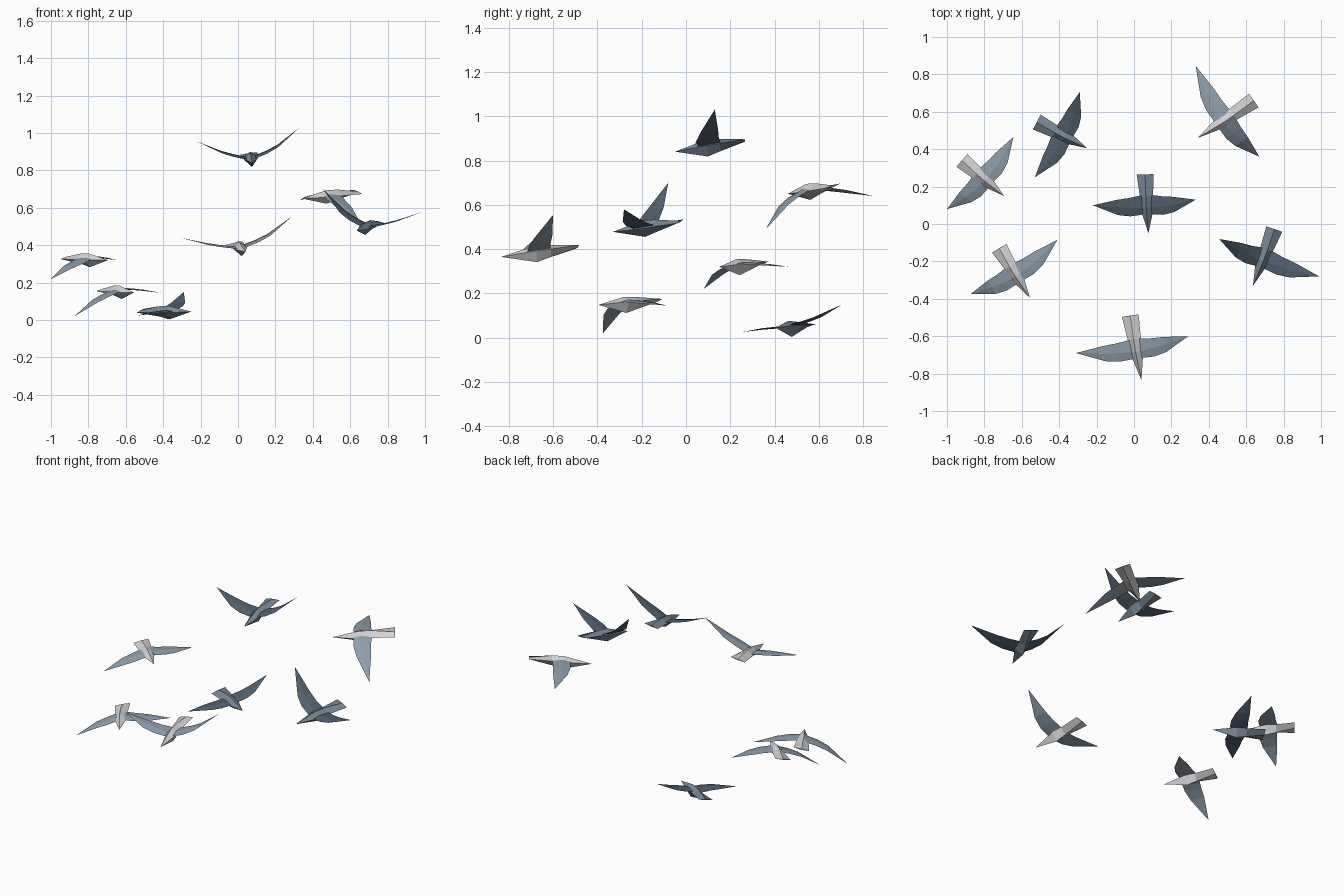
import bpy
import bmesh
from mathutils import Vector

if "Cube" in bpy.data.objects:
    bpy.data.objects.remove(bpy.data.objects["Cube"], do_unlink=True)


def make_material(name, rgb):
    mat = bpy.data.materials.new(name)
    color = (*rgb, 1.0)
    mat.diffuse_color = color
    mat.use_nodes = True
    shader = mat.node_tree.nodes["Principled BSDF"]
    shader.inputs["Base Color"].default_value = color
    shader.inputs["Roughness"].default_value = 0.8
    return mat


pale_grey = make_material("pale grey", (0.66, 0.66, 0.68))
slate = make_material("slate blue", (0.27, 0.34, 0.41))
dusk = make_material("dusk blue", (0.195, 0.25, 0.31))
dark_slate = make_material("dark slate", (0.085, 0.12, 0.165))


def loft(name, rings, mat):
    """Skin a list of rings; a ring of one point becomes a sharp tip."""
    bm = bmesh.new()
    loops = [[bm.verts.new(p) for p in ring] for ring in rings]
    for a, b in zip(loops, loops[1:]):
        n = max(len(a), len(b))
        for i in range(n):
            j = (i + 1) % n
            if len(a) == 1:
                bm.faces.new((a[0], b[j], b[i]))
            elif len(b) == 1:
                bm.faces.new((a[i], a[j], b[0]))
            else:
                bm.faces.new((a[i], a[j], b[j], b[i]))
    for end in (loops[0], loops[-1]):
        if len(end) > 2:
            bm.faces.new(end)
    bmesh.ops.recalc_face_normals(bm, faces=bm.faces)
    mesh = bpy.data.meshes.new(name)
    bm.to_mesh(mesh)
    bm.free()
    mesh.materials.append(mat)
    obj = bpy.data.objects.new(name, mesh)
    bpy.context.collection.objects.link(obj)


# Body rings: place along the body, half width, height above, depth below
BODY = [(0.45, 0.038, 0.030, 0.045), (0.64, 0.036, 0.026, 0.030),
        (1.0, 0.046, 0.003, 0.003)]
# Wing rings: place along the span, share of the rise, lead, trail, thickness
WING = [(0.0, 0.0, 0.050, 0.055, 0.007), (0.25, 0.17, 0.060, 0.040, 0.006),
        (0.5, 0.38, 0.053, 0.030, 0.005)]


def build_bird(label, beak, tail, tips, body_mat, wing_mat):
    beak, tail = Vector(beak), Vector(tail)
    left, right = (Vector(t) for t in tips)
    forward = (beak - tail).normalized()
    side = left - right
    side = (side - forward * side.dot(forward)).normalized()
    up = forward.cross(side)

    # Faceted body running from pointed beak to flat, square tail
    rings = [[beak]]
    for s, width, top, bottom in BODY:
        c = beak.lerp(tail, s)
        rings.append([c + up * top, c + side * width,
                      c - up * bottom, c - side * width])
    loft(label + "_body", rings, body_mat)

    # Thin bent wings with a lengthwise ridge
    for name, tip, sign in (("left", left, 1), ("right", right, -1)):
        root = beak.lerp(tail, 0.48) + side * sign * 0.025 + up * 0.005
        span = tip - root
        rings = []
        for t, rise, lead, trail, thick in WING:
            c = root + span * t
            c.z = root.z + span.z * rise
            ridge = c + forward * 0.012
            rings.append([c + forward * lead, ridge + up * thick,
                          c - forward * trail, ridge - up * thick * 0.4])
        rings.append([tip])
        loft(f"{label}_{name}_wing", rings, wing_mat)


# The flock: label, beak, tail, (left tip, right tip), dark or pale
FLOCK = [
    ("front_bird", (0.04, -0.835, 0.365), (-0.02, -0.49, 0.41),
     ((0.29, -0.60, 0.555), (-0.31, -0.69, 0.44)), False),
    ("top_bird", (0.077, -0.05, 0.84), (0.06, 0.265, 0.89),
     ((0.33, 0.13, 1.03), (-0.22, 0.10, 0.955)), True),
    ("left_bird", (0.636, -0.33, 0.478), (0.75, -0.027, 0.525),
     ((0.99, -0.28, 0.58), (0.455, -0.08, 0.70)), True),
    ("back_left_bird", (0.34, 0.46, 0.65), (0.64, 0.66, 0.685),
     ((0.67, 0.36, 0.49), (0.33, 0.845, 0.64)), False),
    ("low_back_bird", (-0.25, 0.405, 0.045), (-0.52, 0.545, 0.05),
     ((-0.29, 0.705, 0.15), (-0.53, 0.25, 0.025)), True),
    ("right_bird", (-0.695, 0.15, 0.32), (-0.92, 0.34, 0.335),
     ((-0.645, 0.465, 0.32), (-1.0, 0.08, 0.22)), False),
    ("front_right_bird", (-0.556, -0.395, 0.148), (-0.72, -0.13, 0.165),
     ((-0.41, -0.085, 0.145), (-0.875, -0.375, 0.02)), False),
]
for label, beak, tail, tips, is_dark in FLOCK:
    mats = (dusk, dark_slate) if is_dark else (pale_grey, slate)
    build_bird(label, beak, tail, tips, *mats)
